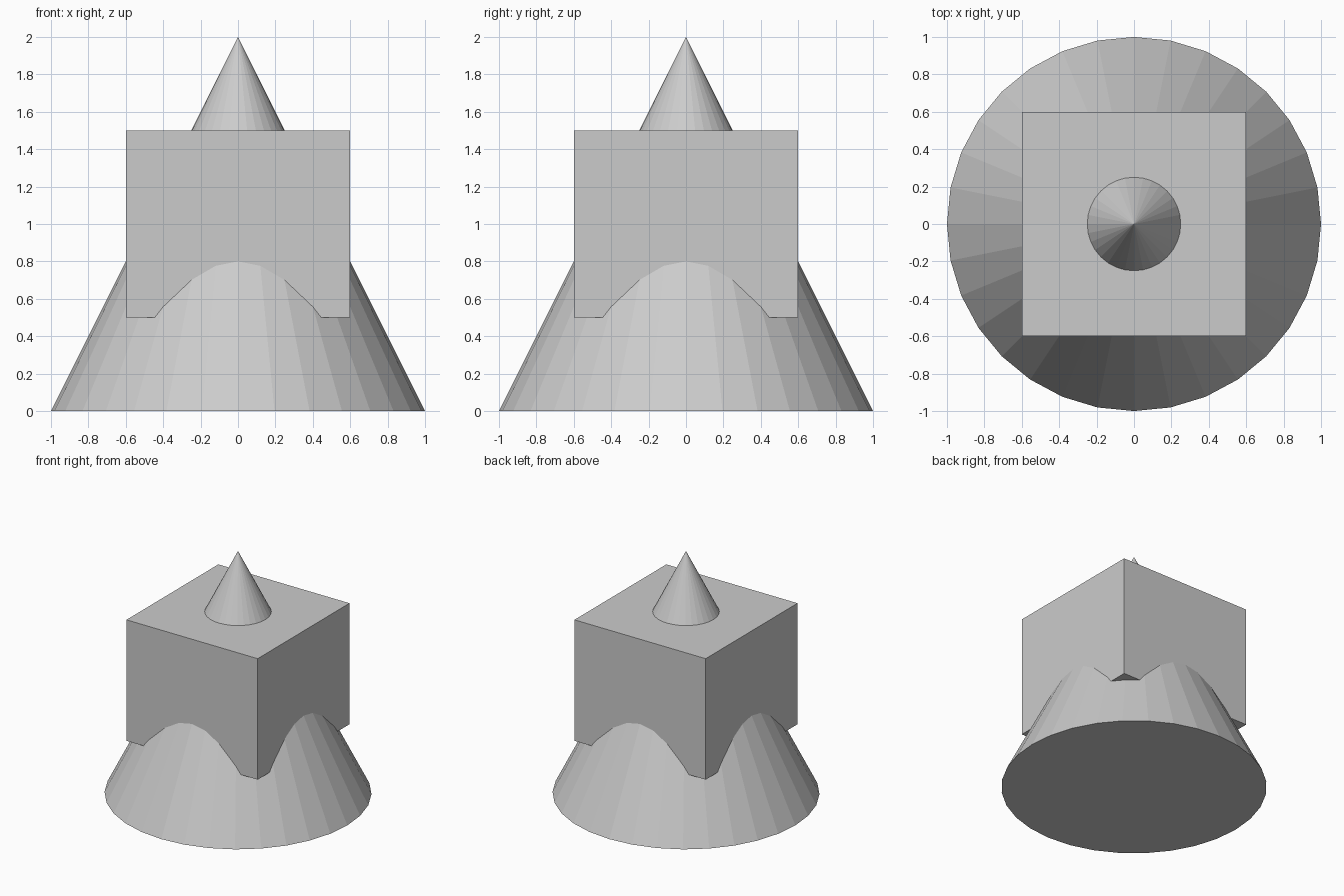
import bpy

if "Cube" in bpy.data.objects:
    bpy.data.objects.remove(bpy.data.objects["Cube"])

# Cone: 32 flat sides, standing on the ground
bpy.ops.mesh.primitive_cone_add(vertices=32, radius1=1, radius2=0, depth=2, location=(0, 0, 1))
cone = bpy.context.object
cone.name = "cone_with_block"

# Square block pierced by the cone
bpy.ops.mesh.primitive_cube_add(size=1, location=(0, 0, 1))
block = bpy.context.object
block.name = "block"
block.scale = (1.2, 1.2, 1.0)
bpy.ops.object.transform_apply(location=False, rotation=False, scale=True)

# Fuse both into one solid
union = cone.modifiers.new("union", 'BOOLEAN')
union.operation = 'UNION'
union.solver = 'EXACT'
union.object = block
bpy.ops.object.select_all(action='DESELECT')
bpy.context.view_layer.objects.active = cone
cone.select_set(True)
bpy.ops.object.modifier_apply(modifier=union.name)
bpy.data.objects.remove(block, do_unlink=True)
